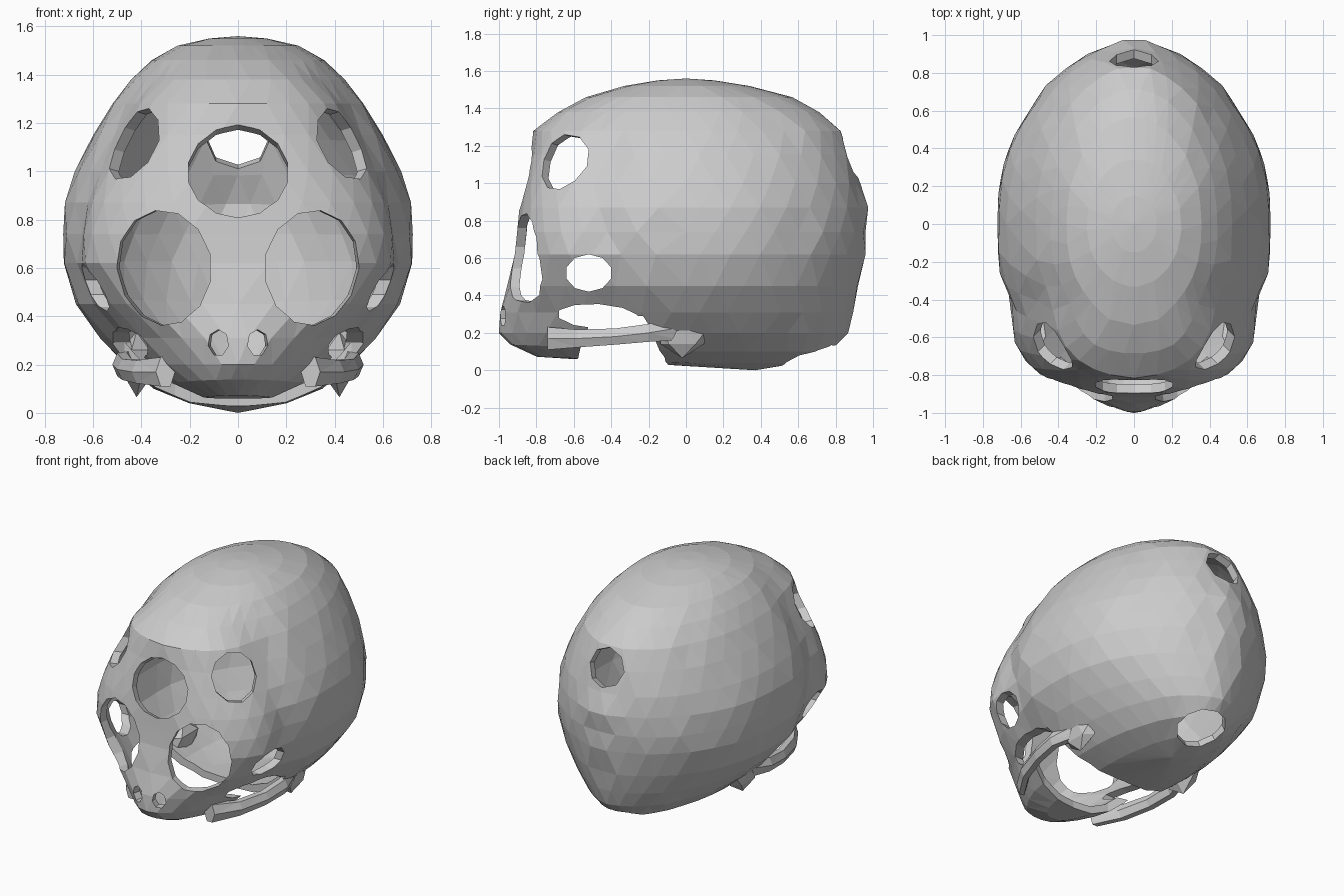
import bpy, bmesh, math
from mathutils import Matrix, Vector

cube = bpy.data.objects.get("Cube")
if cube:
    bpy.data.objects.remove(cube, do_unlink=True)

bone = bpy.data.materials.new("bone_grey")
bone.use_nodes = True
GREY = (0.6, 0.6, 0.6, 1)
bone.diffuse_color = GREY
for node in bone.node_tree.nodes:
    if node.type == 'BSDF_PRINCIPLED':
        node.inputs["Base Color"].default_value = GREY


def add_object(name, bm):
    bmesh.ops.recalc_face_normals(bm, faces=bm.faces[:])
    mesh = bpy.data.meshes.new(name)
    bm.to_mesh(mesh)
    bm.free()
    mesh.materials.append(bone)
    obj = bpy.data.objects.new(name, mesh)
    bpy.context.scene.collection.objects.link(obj)
    return obj


def shape(x, y, z):
    # Narrowing behind the eye sockets
    x *= 1 - 0.07 * math.exp(-((y + 0.42) / 0.15) ** 2)
    # Knob at the back of the head
    if y > 0:
        y += 0.04 * math.exp(-(x / 0.16) ** 2 - ((z - 0.88) / 0.1) ** 2)
    # Raised palate
    if z < 0.15:
        z += 0.04 * max(0, -y)
    # Symmetric unevenness
    k = 1 + 0.009 * math.sin(37 * abs(x) + 53 * y + 29 * z)
    return (x * k, y * k, z)


# Skull outline as horizontal rings: height, half width, front, back, squareness
RINGS = [
    (0.04, 0.20, 0.80, 0.60, 2.2),
    (0.10, 0.35, 0.95, 0.77, 2.0),
    (0.20, 0.47, 1.00, 0.86, 1.8),
    (0.31, 0.57, 0.99, 0.89, 1.9),
    (0.45, 0.67, 0.955, 0.925, 2.3),
    (0.62, 0.73, 0.925, 0.955, 2.8),
    (0.74, 0.73, 0.91, 0.955, 2.8),
    (0.87, 0.72, 0.885, 0.95, 2.7),
    (1.00, 0.68, 0.865, 0.92, 2.5),
    (1.15, 0.60, 0.84, 0.88, 2.4),
    (1.28, 0.52, 0.815, 0.83, 2.4),
    (1.38, 0.44, 0.69, 0.72, 2.3),
    (1.46, 0.36, 0.53, 0.57, 2.2),
    (1.52, 0.25, 0.33, 0.34, 2.1),
    (1.55, 0.12, 0.15, 0.15, 2.0),
]
SEGMENTS = 36

bm = bmesh.new()
loops = []
for k, (z, width, front, back, square) in enumerate(RINGS):
    loop = []
    for i in range(SEGMENTS):
        a = 2 * math.pi * (i + 0.5 * (k % 2)) / SEGMENTS
        c, s = math.cos(a), math.sin(a)
        n = square if s < 0 else 1.95
        x = math.copysign(width * abs(c) ** (2 / n), c)
        y = math.copysign((front if s < 0 else back) * abs(s) ** (2 / n), s)
        loop.append(bm.verts.new(shape(x, y, z)))
    loops.append(loop)
# Staggered triangles between neighbouring rings
for k, (low, high) in enumerate(zip(loops, loops[1:])):
    for i in range(SEGMENTS):
        j = (i + 1) % SEGMENTS
        if k % 2 == 0:
            bm.faces.new((low[i], low[j], high[i]))
            bm.faces.new((low[j], high[j], high[i]))
        else:
            bm.faces.new((low[i], low[j], high[j]))
            bm.faces.new((low[i], high[j], high[i]))
for loop, tip in ((loops[0], (0, 0.37, 0.0)), (loops[-1], (0, 0, 1.56))):
    pole = bm.verts.new(tip)
    for i in range(SEGMENTS):
        bm.faces.new((loop[i], loop[(i + 1) % SEGMENTS], pole))
skull = add_object("skull", bm)

# Hollow interior
shell = skull.modifiers.new("shell", 'SOLIDIFY')
shell.thickness = 0.05
shell.offset = -1

cutters = []


def cut(name, centre, direction, rx, ry, length, sides=11, roll=0.0, mirror=False):
    """Cut an elliptical hole, optionally repeated on the other side."""
    d = Vector(direction).normalized()
    turn = Matrix.Identity(4) if d.z > 0.9 else d.to_track_quat('Z', 'Y').to_matrix().to_4x4()
    place = Matrix.Translation(centre) @ turn @ Matrix.Rotation(roll, 4, 'Z')
    place = place @ Matrix.Diagonal((rx, ry, length, 1))
    for side in ((1, -1) if mirror else (1,)):
        cutter_bm = bmesh.new()
        bmesh.ops.create_cone(cutter_bm, cap_ends=True, segments=sides, radius1=1,
                              radius2=1, depth=1,
                              matrix=Matrix.Diagonal((side, 1, 1, 1)) @ place)
        cutter = add_object(name + "_cutter", cutter_bm)
        cutter.hide_render = True
        cutters.append(cutter)
        mod = skull.modifiers.new(name, 'BOOLEAN')
        mod.operation = 'DIFFERENCE'
        mod.solver = 'EXACT'
        mod.object = cutter


cut("eye_socket", (0.305, -0.85, 0.6), (0.2, -1, 0), 0.205, 0.24, 0.6, 13, -0.15, True)
cut("forehead_hole", (0, -0.86, 1.0), (0, -1, 0.45), 0.21, 0.19, 0.5, 14)
cut("temple_hole", (0.425, -0.65, 1.11), (1, -1, 0.3), 0.145, 0.16, 0.5, 10, 0.25, True)
cut("nostril", (0.08, -0.97, 0.29), (0.2, -1, 0), 0.045, 0.055, 0.3, 7, 0, True)
cut("side_hole", (0.65, -0.52, 0.52), (1, 0, 0), 0.125, 0.1, 0.5, 10, 0, True)
cut("cheek_opening", (0.5, -0.47, 0.288), (1, 0, 0), 0.22, 0.066, 0.7, 10, -0.06, True)
cut("throat_opening", (0, -0.34, 0.04), (0, 0, 1), 0.6, 0.25, 0.5, 14)
cut("spine_opening", (0, 0.65, 0.1), (0, 0.5, -1), 0.16, 0.16, 0.4, 10)
cut("back_hole", (0, 0.88, 1.15), (0, 1, 0.35), 0.13, 0.13, 0.4, 8)

# Make the cuts permanent and drop the cutters
bpy.context.view_layer.update()
graph = bpy.context.evaluated_depsgraph_get()
carved = bpy.data.meshes.new_from_object(skull.evaluated_get(graph))
skull.modifiers.clear()
skull.data = carved
carved.name = "skull"
carved.materials.clear()
carved.materials.append(bone)
for poly in carved.polygons:
    poly.material_index = 0
    poly.use_smooth = False
for cutter in cutters:
    bpy.data.objects.remove(cutter, do_unlink=True)

# Cheek bars from the upper jaw to the ears: points and half heights
BAR = [((0.30, -0.74, 0.17), 0.07), ((0.40, -0.58, 0.17), 0.055),
       ((0.46, -0.38, 0.18), 0.05), ((0.48, -0.2, 0.2), 0.055),
       ((0.43, -0.02, 0.23), 0.08)]
for side, label in ((1, "left"), (-1, "right")):
    bm = bmesh.new()
    loops = []
    for (x, y, z), r in BAR:
        angles = [2 * math.pi * i / 6 for i in range(6)]
        loops.append([bm.verts.new((side * (x + 0.04 * math.cos(a)), y,
                                    z + r * math.sin(a))) for a in angles])
    for a, b in zip(loops, loops[1:]):
        for i in range(6):
            bm.faces.new((a[i], a[i - 1], b[i - 1], b[i]))
    bm.faces.new(loops[0])
    bm.faces.new(loops[-1])
    bmesh.ops.triangulate(bm, faces=bm.faces[:])
    add_object(label + "_cheek_bar", bm)

    # Pointed bony bump below the ear
    bm = bmesh.new()
    bmesh.ops.create_icosphere(bm, subdivisions=1, radius=1)
    for v in bm.verts:
        taper = 1 - 0.45 * max(0, -v.co.z)
        v.co = Vector((side * (0.42 + 0.075 * v.co.x * taper),
                       0.17 * v.co.y * taper - 0.02 * (v.co.z < 0),
                       0.2 + 0.135 * v.co.z))
    add_object(label + "_ear_bump", bm)
